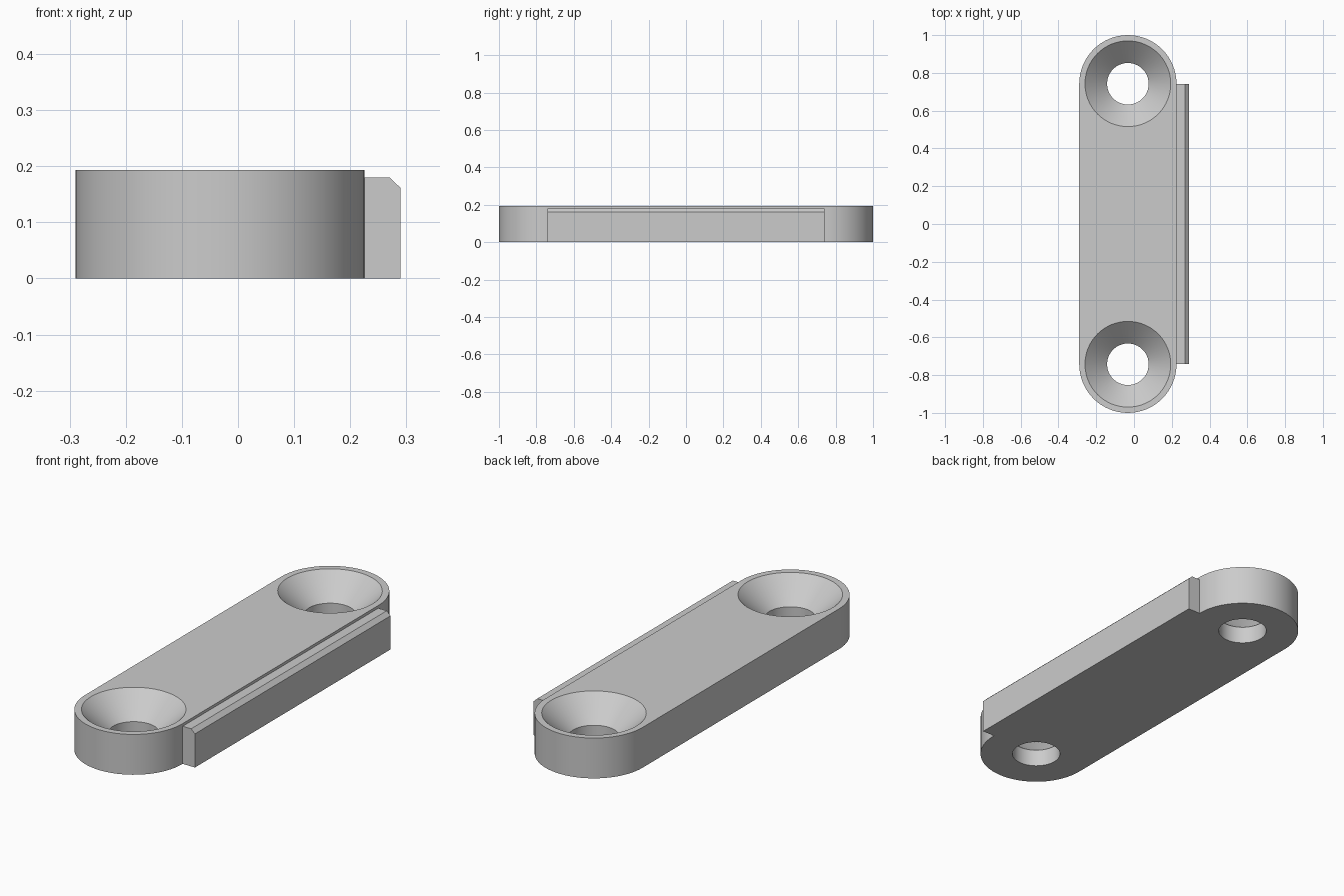
import bpy, bmesh
from math import pi, sin, cos, radians

cube = bpy.data.objects.get("Cube")
if cube:
    bpy.data.objects.remove(cube, do_unlink=True)

LENGTH, HEIGHT, RADIUS = 2.0, 0.193, 0.2575
BODY_X = -0.0325
END_Y = LENGTH / 2 - RADIUS
SEGMENTS = 64

grey = bpy.data.materials.new("grey")
grey.use_nodes = True
grey.diffuse_color = (0.6, 0.6, 0.6, 1)
grey.node_tree.nodes["Principled BSDF"].inputs["Base Color"].default_value = (0.6, 0.6, 0.6, 1)


def loft(name, rings):
    """Closed solid skinned through a list of equal-length rings."""
    bm = bmesh.new()
    loops = [[bm.verts.new(p) for p in ring] for ring in rings]
    n = len(loops[0])
    for a, b in zip(loops, loops[1:]):
        for i in range(n):
            j = (i + 1) % n
            bm.faces.new((a[i], a[j], b[j], b[i]))
    bm.faces.new(loops[0][::-1])
    bm.faces.new(loops[-1])
    bmesh.ops.recalc_face_normals(bm, faces=bm.faces)
    mesh = bpy.data.meshes.new(name)
    bm.to_mesh(mesh)
    bm.free()
    mesh.materials.append(grey)
    obj = bpy.data.objects.new(name, mesh)
    bpy.context.collection.objects.link(obj)
    return obj


def activate(obj):
    bpy.ops.object.select_all(action='DESELECT')
    obj.select_set(True)
    bpy.context.view_layer.objects.active = obj


# Plate with fully rounded ends
outline = []
for side, start in ((1, 0), (-1, pi)):
    for i in range(SEGMENTS // 2 + 1):
        a = start + 2 * pi * i / SEGMENTS
        outline.append((BODY_X + RADIUS * cos(a), side * END_Y + RADIUS * sin(a)))
plate = loft("plate", [[(x, y, z) for x, y in outline] for z in (0, HEIGHT)])

# Countersunk screw holes, one at each end
profile = [(0.11, -0.05), (0.11, 0.083), (0.227, HEIGHT), (0.227, 0.3)]
for side in (-1, 1):
    rings = [[(BODY_X + r * cos(2 * pi * i / SEGMENTS),
               side * END_Y + r * sin(2 * pi * i / SEGMENTS), z)
              for i in range(SEGMENTS)] for r, z in profile]
    cutter = loft("screw_hole_cutter", rings)
    cutter.hide_render = True
    cut = plate.modifiers.new("screw_hole", 'BOOLEAN')
    cut.operation = 'DIFFERENCE'
    cut.solver = 'EXACT'
    cut.object = cutter
    activate(plate)
    bpy.ops.object.modifier_apply(modifier=cut.name)
    bpy.data.objects.remove(cutter, do_unlink=True)

activate(plate)
bpy.ops.object.shade_smooth_by_angle(angle=radians(30))

# Side rail with a chamfered upper edge
section = [(0.225, 0), (0.29, 0), (0.29, 0.161), (0.27, 0.18), (0.225, 0.18)]
loft("side_rail", [[(x, y, z) for x, z in section] for y in (-0.74, 0.74)])
